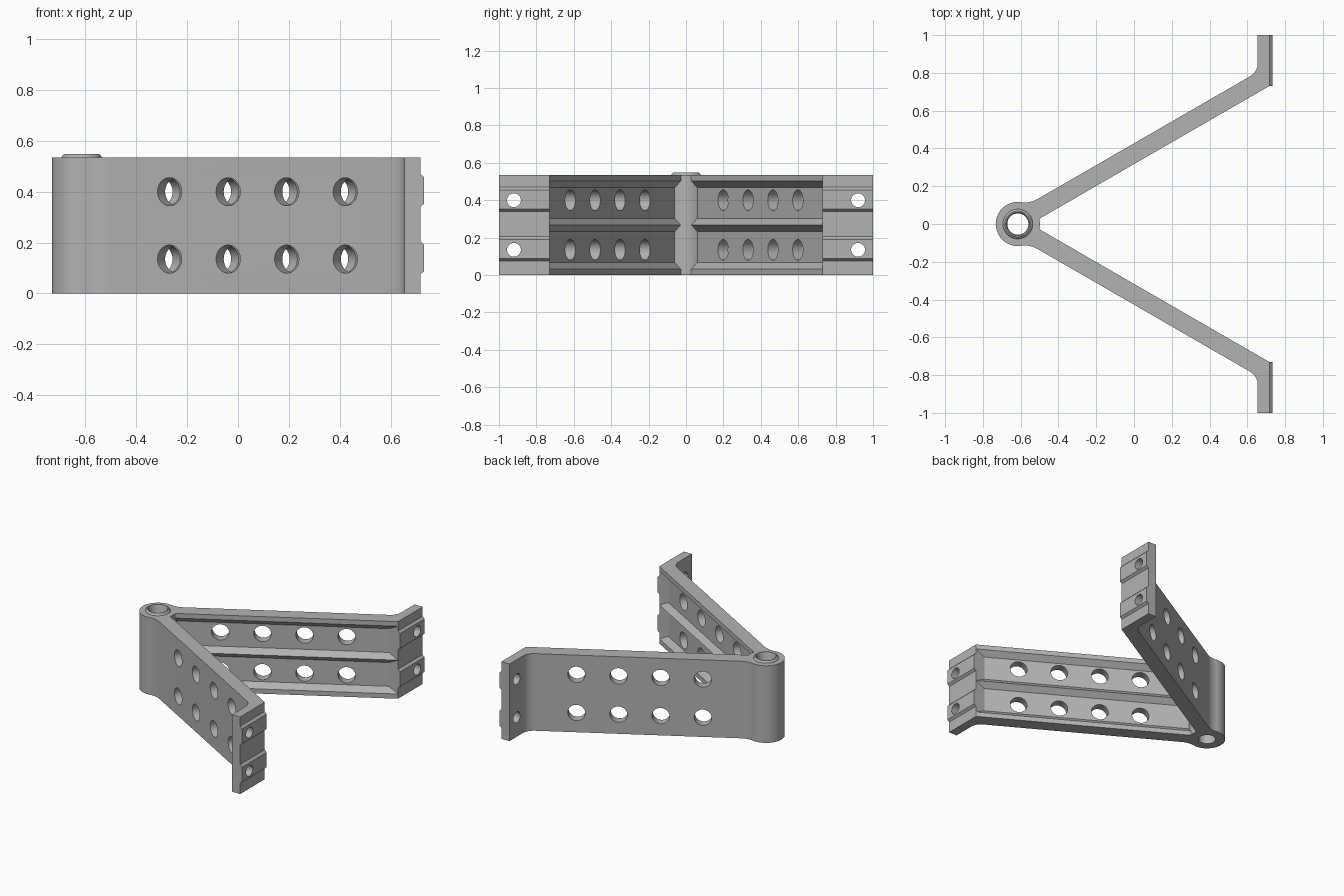
import bpy, bmesh, math
from mathutils import Vector, Matrix

cube = bpy.data.objects.get("Cube")
if cube:
    bpy.data.objects.remove(cube)

gray = bpy.data.materials.new("plain gray")
gray.use_nodes = True
gray.diffuse_color = (0.45, 0.45, 0.45, 1)
gray.node_tree.nodes["Principled BSDF"].inputs["Base Color"].default_value = (0.45, 0.45, 0.45, 1)

HEIGHT = 0.535
COS, SIN, TAN = math.cos(math.pi / 6), 0.5, math.tan(math.pi / 6)
INNER, OUTER = 0.317, 0.427        # where the arm's two faces cross x = 0
HUB = Vector((-0.615, 0, 0))
FACE = 0.717                       # flange front face


def loft(name, rings):
    """Closed solid through rings that have equal point counts."""
    bm = bmesh.new()
    loops = [[bm.verts.new(p) for p in ring] for ring in rings]
    n = len(loops[0])
    for a, b in zip(loops, loops[1:]):
        for i in range(n):
            j = (i + 1) % n
            bm.faces.new((a[i], a[j], b[j], b[i]))
    bm.faces.new(loops[0])
    bm.faces.new(loops[-1])
    bmesh.ops.recalc_face_normals(bm, faces=bm.faces)
    mesh = bpy.data.meshes.new(name)
    bm.to_mesh(mesh)
    bm.free()
    mesh.materials.append(gray)
    obj = bpy.data.objects.new(name, mesh)
    bpy.context.collection.objects.link(obj)
    return obj


def combine(target, tool, operation):
    """Apply one boolean and drop the tool."""
    mod = target.modifiers.new("cut", 'BOOLEAN')
    mod.operation, mod.solver, mod.object = operation, 'EXACT', tool
    bpy.context.view_layer.objects.active = target
    bpy.ops.object.modifier_apply(modifier=mod.name)
    bpy.data.objects.remove(tool)


def circle(center, axis, radius, n=48):
    turn = Vector(axis).to_track_quat('Z', 'Y')
    angles = [math.tau * i / n for i in range(n)]
    return [Vector(center) + turn @ Vector((radius * math.cos(a), radius * math.sin(a), 0))
            for a in angles]


def drill(target, center, axis, radius, reach):
    a = Vector(axis)
    ends = [circle(Vector(center) + a * k, a, radius) for k in (-reach, reach)]
    combine(target, loft("drill", ends), 'DIFFERENCE')


def fillet(a, corner, b, n=6):
    a, c, b = Vector(a), Vector(corner), Vector(b)
    return [(1 - t) ** 2 * a + 2 * t * (1 - t) * c + t * t * b
            for t in (i / n for i in range(n + 1))]


def build_arm(name, side, hole_shift):
    def pt(x, y, z):
        return Vector((x, y * side, z))

    # arm and flange outline, seen from above
    bend = OUTER + TAN * 0.655
    plan = [(HUB.x, 0), (-INNER / TAN, 0), (FACE, INNER + TAN * FACE), (FACE, 1), (0.655, 1)]
    plan += fillet((0.655, bend + 0.05), (0.655, bend), (0.655 - 0.05 * COS, bend - 0.05 * SIN))
    plan += fillet((-0.51, OUTER - TAN * 0.51), (-0.55, OUTER - TAN * 0.55), (-0.595, 0.115))
    arm = loft(name, [[pt(p[0], p[1], z) for p in plan] for z in (0, HEIGHT)])

    # two sloped channels on the inner face, leaving three ribs
    edge = INNER + TAN * FACE
    for zc in (0.15, 0.385):
        section = [(-0.02, -0.1375), (0.035, -0.0825), (0.035, 0.0825), (-0.02, 0.1375)]
        start, end = [], []
        for depth, dz in section:
            y0 = INNER + depth / COS
            start.append(pt(-0.57, y0 - 0.57 * TAN, zc + dz))
            end.append(pt((edge - y0) / TAN, edge, zc + dz))
        combine(arm, loft("channel_cutter", [start, end]), 'DIFFERENCE')

    # raised bevelled pads on the flange
    for zc in (0.14, 0.4055):
        section = [(0.69, -0.065), (FACE, -0.065), (0.732, -0.052),
                   (0.732, 0.05), (FACE, 0.065), (0.69, 0.065)]
        pad = loft("pad", [[pt(x, y, zc + dz) for x, dz in section] for y in (edge, 1)])
        combine(arm, pad, 'UNION')

    # holes through the arm and the flange
    for z in (0.135, 0.4):
        for i in range(4):
            x = -0.269 + hole_shift + 0.2303 * i
            drill(arm, pt(x, OUTER + TAN * x, z), pt(-SIN, COS, 0), 0.055, 0.15)
        drill(arm, pt(0.69, 0.92, z), (1, 0, 0), 0.037, 0.1)
    return arm


# hinge barrel with a low collar
barrel = [(0.117, 0), (0.117, HEIGHT), (0.079, HEIGHT), (0.075, 0.543), (0.068, 0.548)]
bracket = loft("hinged_bracket", [circle(HUB + Vector((0, 0, z)), (0, 0, 1), r, 64)
                                  for r, z in barrel])
combine(bracket, build_arm("front_arm", -1, 0), 'UNION')
combine(bracket, build_arm("back_arm", 1, -0.036), 'UNION')

# bore with a chamfered mouth
bore = [(0.056, -0.1), (0.056, HEIGHT), (0.063, 0.55), (0.063, 0.6)]
combine(bracket, loft("bore_cutter", [circle(HUB + Vector((0, 0, z)), (0, 0, 1), r, 64)
                                      for r, z in bore]), 'DIFFERENCE')

bpy.ops.object.select_all(action='DESELECT')
bracket.select_set(True)
bpy.context.view_layer.objects.active = bracket
bpy.ops.object.shade_smooth_by_angle(angle=math.radians(25))
